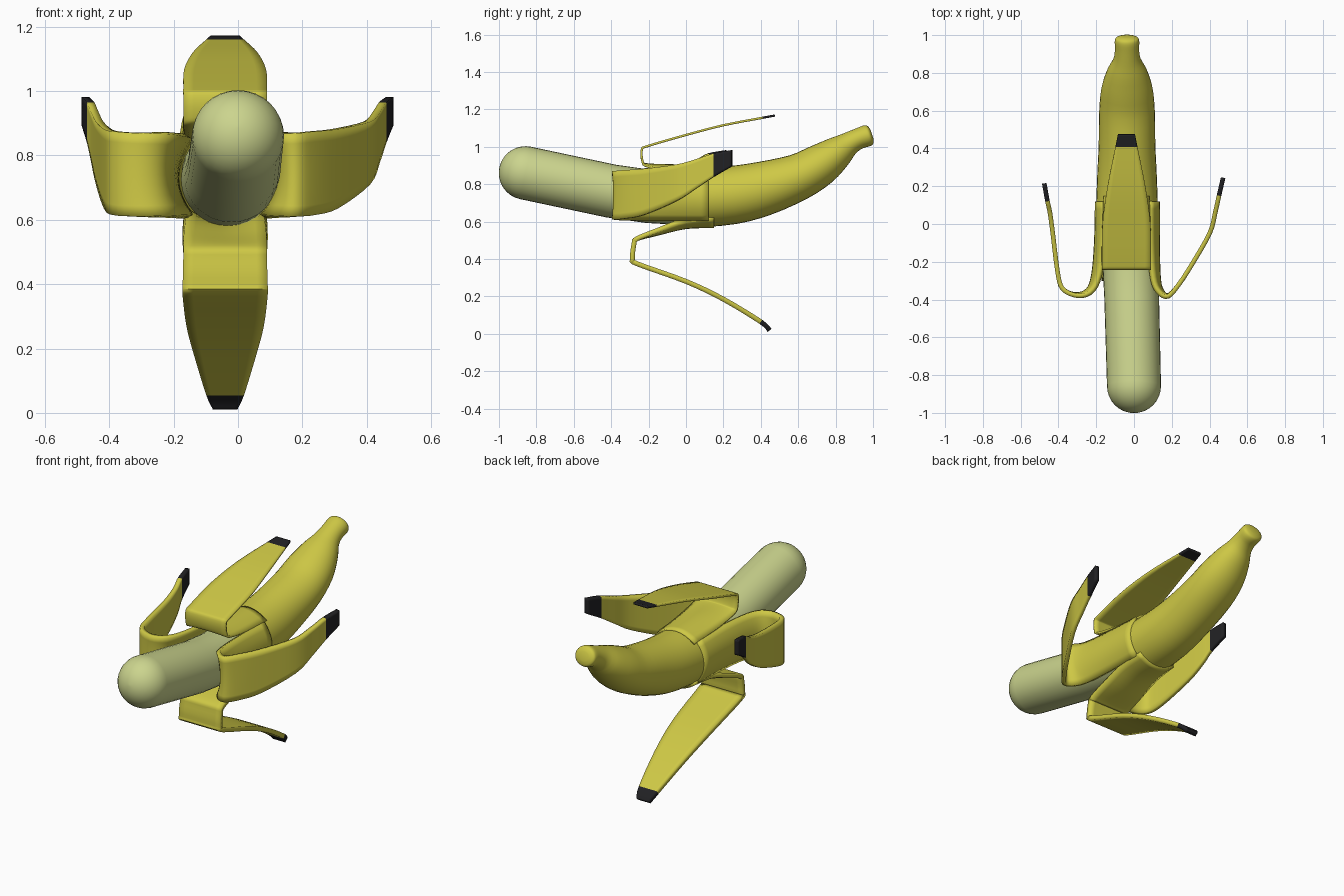
import bpy, bmesh, math
from mathutils import Vector

if "Cube" in bpy.data.objects:
    bpy.data.objects.remove(bpy.data.objects["Cube"])


def material(name, rgb):
    m = bpy.data.materials.new(name)
    m.diffuse_color = (*rgb, 1)
    m.use_nodes = True
    m.node_tree.nodes["Principled BSDF"].inputs["Base Color"].default_value = m.diffuse_color
    return m


PEEL = material("peel_yellow", (0.62, 0.58, 0.06))
FLESH = material("flesh_cream", (0.60, 0.66, 0.27))
TIP = material("tip_black", (0.015, 0.015, 0.017))


def spline(stations, steps):
    """Catmull-Rom through stations of any dimension."""
    out, n = [], len(stations)
    for i in range(n - 1):
        a, b, c, d = (stations[min(max(j, 0), n - 1)] for j in range(i - 1, i + 3))
        for k in range(steps):
            t = k / steps
            out.append([0.5 * (2*q + (r-p)*t + (2*p-5*q+4*r-s)*t*t + (3*q-p-3*r+s)*t**3)
                        for p, q, r, s in zip(a, b, c, d)])
    out.append(list(stations[-1]))
    return out


def finish(name, bm, mats, angle=40, thickness=0):
    bmesh.ops.recalc_face_normals(bm, faces=bm.faces)
    me = bpy.data.meshes.new(name)
    bm.to_mesh(me)
    bm.free()
    ob = bpy.data.objects.new(name, me)
    bpy.context.collection.objects.link(ob)
    for m in mats:
        me.materials.append(m)
    if thickness:
        mod = ob.modifiers.new("thickness", 'SOLIDIFY')
        mod.thickness = thickness
        mod.offset = 0
    bpy.ops.object.select_all(action='DESELECT')
    ob.select_set(True)
    bpy.context.view_layer.objects.active = ob
    bpy.ops.object.shade_smooth_by_angle(angle=math.radians(angle))
    return ob


def tube(name, st, mat, sides=32, cap_start=True):
    """Loft of ellipses (x, y, z, rx, rz) square to the path."""
    bm = bmesh.new()
    rings = []
    for i, (x, y, z, rx, rz) in enumerate(st):
        a, b = st[max(i - 1, 0)], st[min(i + 1, len(st) - 1)]
        up = Vector((0, a[2] - b[2], b[1] - a[1])).normalized()
        rings.append([bm.verts.new(Vector((x + rx * math.cos(w), y, z)) + up * rz * math.sin(w))
                      for w in (2 * math.pi * k / sides for k in range(sides))])
    for p, q in zip(rings, rings[1:]):
        for k in range(sides):
            j = (k + 1) % sides
            bm.faces.new((p[k], p[j], q[j], q[k]))
    if cap_start:
        bm.faces.new(rings[0])
    bm.faces.new(rings[-1])
    return finish(name, bm, [mat])


def flap(name, stations, wide, thickness):
    """Strip of peel; each station is (centre, half width, bulge)."""
    st = spline(stations, 4)
    pts = [Vector(s[:3]) for s in st]
    bm = bmesh.new()
    rows, sign = [], 0
    for i, s in enumerate(st):
        tangent = pts[min(i + 1, len(pts) - 1)] - pts[max(i - 1, 0)]
        n = tangent.cross(wide).normalized()
        if not sign:
            sign = 1 if n.dot(pts[0] - Vector((-0.035, pts[0].y, 0.73))) > 0 else -1
        rows.append([bm.verts.new(pts[i] + wide * s[3] * u - n * sign * s[4] * u * u)
                     for u in (k / 4 for k in range(-4, 5))])
    for i, (p, q) in enumerate(zip(rows, rows[1:])):
        for k in range(8):
            f = bm.faces.new((p[k], p[k + 1], q[k + 1], q[k]))
            f.material_index = int(i >= len(rows) - 5)
    finish(name, bm, [PEEL, TIP], 50, thickness)


# Fruit with a hemispherical front end
R, axis = 0.143, Vector((0, 0.978, -0.21))
fruit = []
for k in range(9):
    w = math.radians(2 + 88 * k / 8)
    p = Vector((0, -0.858, 0.86)) - axis * R * math.cos(w)
    fruit.append((0, p.y, p.z, R * math.sin(w), R * math.sin(w)))
fruit += [(-0.012, -0.4, 0.763, 0.145, R), (-0.02, -0.2, 0.735, 0.147, 0.143),
          (-0.03, 0, 0.725, 0.147, 0.145), (-0.035, 0.25, 0.742, 0.14, 0.14)]
tube("fruit", fruit, FLESH)

# Unpeeled rear body with stem
body = [(0.05, 0.727, 0.165, 0.16), (0.25, 0.742, 0.158, 0.156), (0.42, 0.778, 0.15, 0.145),
        (0.6, 0.838, 0.147, 0.125), (0.72, 0.905, 0.135, 0.112), (0.81, 0.97, 0.105, 0.088),
        (0.87, 1.015, 0.073, 0.064), (0.92, 1.042, 0.064, 0.056), (0.965, 1.058, 0.065, 0.058),
        (0.985, 1.065, 0.058, 0.05), (0.994, 1.068, 0.03, 0.025)]
tube("peel_body", spline([(-0.037, *b) for b in body], 3), PEEL, cap_start=False)

# Side flaps: path in top view, shared heights (low, high, bulge)
heights = [(0.61, 0.85, 0.048), (0.61, 0.86, 0.045), (0.61, 0.865, 0.035), (0.61, 0.87, 0.02),
           (0.61, 0.87, 0.005), (0.615, 0.875, 0), (0.635, 0.882, 0), (0.71, 0.905, 0),
           (0.78, 0.935, 0), (0.84, 0.965, 0), (0.895, 0.982, 0)]
right = [(0.125, 0.12), (0.125, -0.1), (0.13, -0.28), (0.145, -0.35), (0.18, -0.378),
         (0.23, -0.33), (0.3, -0.225), (0.4, -0.05), (0.43, 0.06), (0.45, 0.15), (0.472, 0.245)]
left = [(-0.195, 0.12), (-0.2, -0.1), (-0.215, -0.27), (-0.245, -0.35), (-0.31, -0.373),
        (-0.38, -0.34), (-0.405, -0.25), (-0.43, -0.05), (-0.445, 0.06), (-0.458, 0.12), (-0.475, 0.215)]
for side, path in (("right", right), ("left", left)):
    flap("peel_flap_" + side,
         [(x, y, (a + b) / 2, (b - a) / 2, c) for (x, y), (a, b, c) in zip(path, heights)],
         Vector((0, 0, 1)), 0.024)

# Upper and lower flaps: (y, z, half width, bulge)
upper = [(0.15, 0.893, 0.118, 0.045), (-0.05, 0.9, 0.127, 0.035), (-0.2, 0.905, 0.13, 0.012),
         (-0.232, 0.92, 0.13, 0), (-0.236, 0.985, 0.13, 0), (-0.2, 1.005, 0.13, 0),
         (0, 1.063, 0.127, 0), (0.2, 1.115, 0.1, 0), (0.41, 1.155, 0.058, 0), (0.475, 1.167, 0.045, 0)]
lower = [(0.15, 0.578, 0.118, 0.045), (0, 0.573, 0.125, 0.035), (-0.15, 0.538, 0.13, 0.015),
         (-0.262, 0.508, 0.13, 0), (-0.278, 0.48, 0.13, 0), (-0.286, 0.4, 0.132, 0),
         (-0.26, 0.374, 0.132, 0), (0, 0.28, 0.12, 0), (0.2, 0.185, 0.095, 0),
         (0.4, 0.064, 0.058, 0), (0.447, 0.018, 0.038, 0)]
for level, path, thick in (("upper", upper, 0.012), ("lower", lower, 0.026)):
    flap("peel_flap_" + level, [(-0.04, *p) for p in path], Vector((1, 0, 0)), thick)
